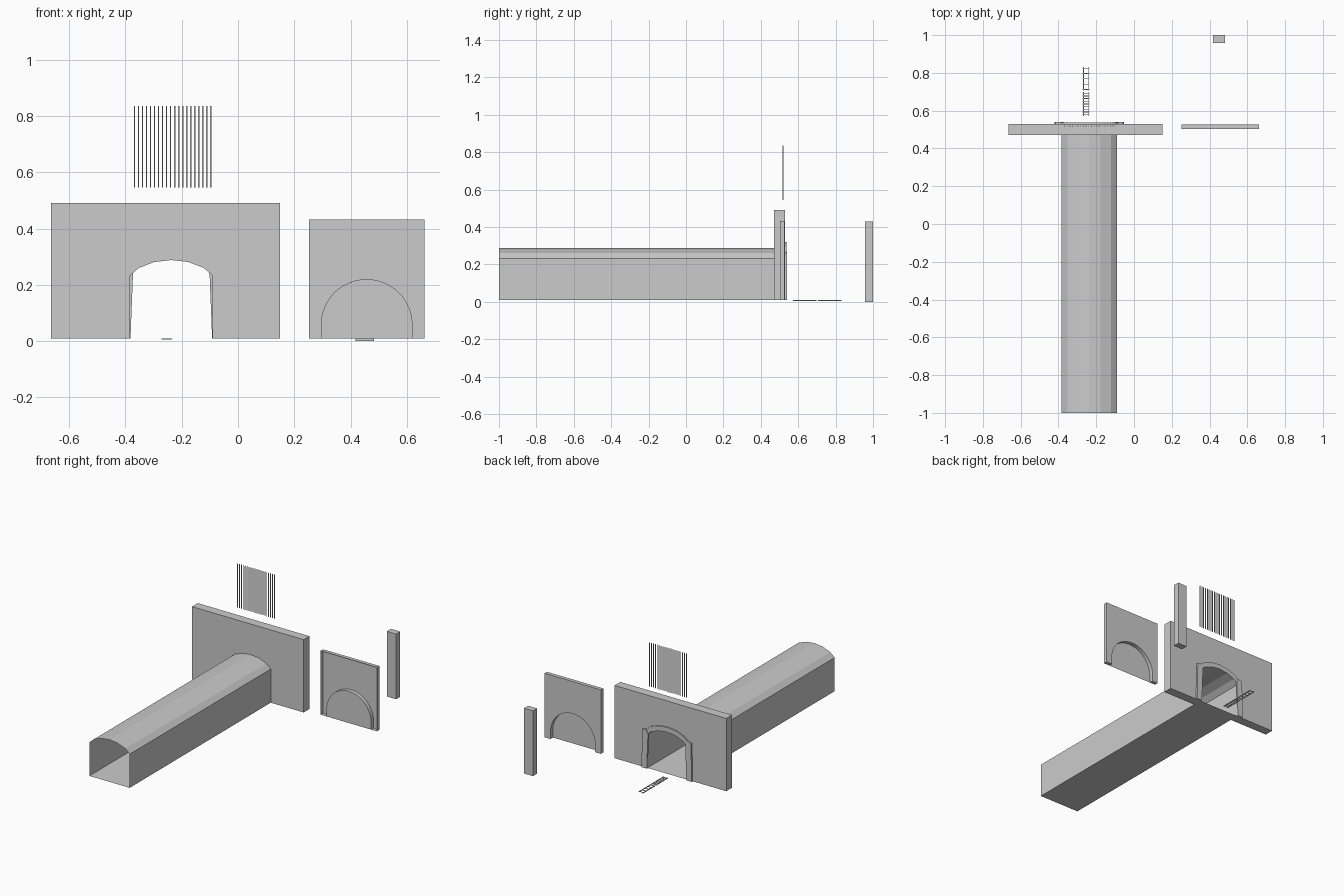
import bpy, bmesh, math

if "Cube" in bpy.data.objects:
    bpy.data.objects.remove(bpy.data.objects["Cube"])


def finish(name, bm):
    me = bpy.data.meshes.new(name)
    bmesh.ops.recalc_face_normals(bm, faces=bm.faces)
    bm.to_mesh(me)
    bm.free()
    ob = bpy.data.objects.new(name, me)
    bpy.context.collection.objects.link(ob)
    return ob


def prism(bm, pts, y0, y1, front=True, back=True):
    """Extrude an x-z outline along y, with optional end caps."""
    a = [bm.verts.new((x, y0, z)) for x, z in pts]
    b = [bm.verts.new((x, y1, z)) for x, z in pts]
    n = len(pts)
    for i in range(n):
        j = (i + 1) % n
        bm.faces.new((a[i], a[j], b[j], b[i]))
    if front:
        bm.faces.new(a)
    if back:
        bm.faces.new(b[::-1])
    return a


def box(bm, x0, x1, y0, y1, z0, z1):
    prism(bm, [(x0, z0), (x1, z0), (x1, z1), (x0, z1)], y0, y1)


CX, BASE = -0.237, 0.01


def mirrored(half):
    """Left half outline (offsets from the tunnel axis) to a full left-to-right one."""
    return [(CX - d, z) for d, z in half] + [(CX + d, z) for d, z in reversed(half) if d > 0]


arch_half = [(0.147, BASE), (0.147, 0.232), (0.115, 0.26), (0.06, 0.281), (0, 0.288)]
arch = mirrored(arch_half)

# Tunnel: thin open-ended tube with a flat floor
bm = bmesh.new()
prism(bm, arch, -1, 0.47, front=False, back=False)
finish("tunnel", bm)

# Wall with the arched opening
bm = bmesh.new()
prism(bm, [(-0.665, BASE), (-0.665, 0.49), (0.15, 0.49), (0.15, BASE)] + arch[::-1], 0.47, 0.53)
finish("portal_wall", bm)

# Floor strip through the wall
bm = bmesh.new()
vs = [bm.verts.new((CX + x, y, BASE)) for x, y in
      ((-0.147, 0.47), (0.147, 0.47), (0.147, 0.53), (-0.147, 0.53))]
bm.faces.new(vs)
finish("portal_floor", bm)

# Raised arch trim and tapering jambs on the back of the wall
bm = bmesh.new()
inner = mirrored(arch_half[1:])
outer = mirrored([(0.152, 0.265), (0.12, 0.293), (0.062, 0.313), (0, 0.32)])
prism(bm, outer + inner[::-1], 0.53, 0.537)
finish("arch_trim", bm)

bm = bmesh.new()
for s in (-1, 1):
    leg = [(0.183, BASE), (0.178, 0.262), (0.152, 0.268), (0.136, 0.24), (0.145, BASE)]
    prism(bm, [(CX + s * d, z) for d, z in leg], 0.53, 0.541)
finish("arch_jambs", bm)

# Side panel: shell open at the front, with an arched niche in its back
R, AX, AZ = 0.163, 0.457, 0.057
niche = [(AX - R, BASE)]
niche += [(AX - R * math.cos(math.pi * i / 24), AZ + R * math.sin(math.pi * i / 24)) for i in range(25)]
niche += [(AX + R, BASE)]
bm = bmesh.new()
ring = prism(bm, [(0.252, BASE), (0.252, 0.432), (0.662, 0.432), (0.662, BASE)] + niche[::-1],
             0.502, 0.527, front=False)
bm.faces.new(ring[4:])
panel = finish("niche_panel", bm)
bpy.context.view_layer.objects.active = panel
panel.select_set(True)
bpy.ops.object.shade_smooth_by_angle(angle=math.radians(30))

# Pillar
bm = bmesh.new()
box(bm, 0.417, 0.483, 0.957, 1.0, 0.0, 0.43)
finish("pillar", bm)

# Row of gate bars
bm = bmesh.new()
for i in range(20):
    x = -0.368 + i * 0.2715 / 19
    box(bm, x - 0.0022, x + 0.0022, 0.517, 0.521, 0.545, 0.835)
finish("gate_bars", bm)

# Ladder lying flat in two sections
for name, y0, y1, count in (("ladder_near", 0.573, 0.698, 9), ("ladder_far", 0.706, 0.831, 5)):
    bm = bmesh.new()
    for x in (-0.268, -0.239):
        box(bm, x - 0.002, x + 0.002, y0, y1, 0.005, 0.01)
    for i in range(count):
        y = y0 + 0.006 + i * (y1 - y0 - 0.012) / (count - 1)
        box(bm, -0.272, -0.235, y - 0.002, y + 0.002, 0.006, 0.009)
    finish(name, bm)
